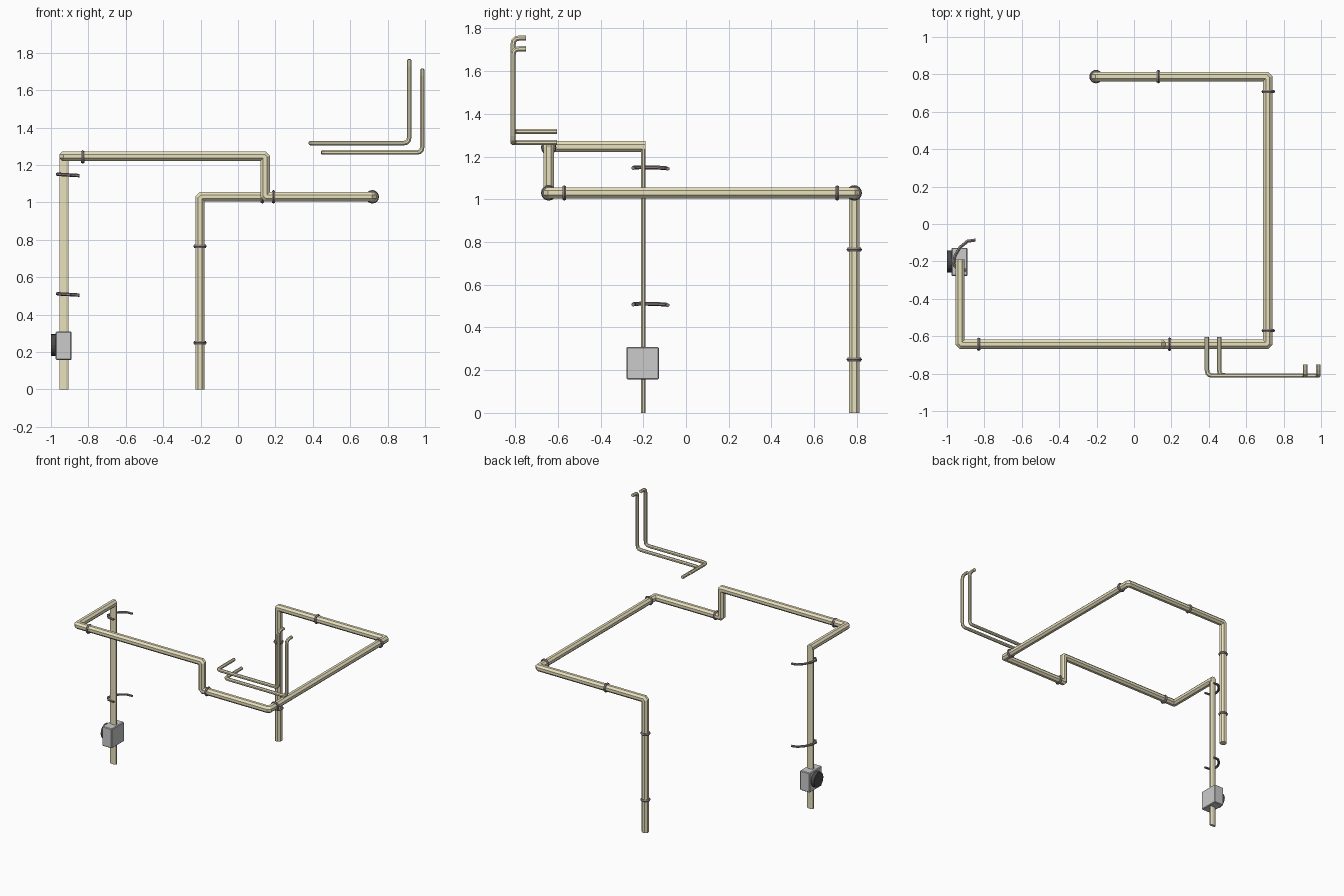
import bpy, bmesh, math
from mathutils import Vector

if "Cube" in bpy.data.objects:
    bpy.data.objects.remove(bpy.data.objects["Cube"])


def material(name, color):
    m = bpy.data.materials.new(name)
    m.diffuse_color = (*color, 1)
    m.use_nodes = True
    m.node_tree.nodes["Principled BSDF"].inputs["Base Color"].default_value = m.diffuse_color
    return m


CREAM = material("cream_pipe", (0.82, 0.76, 0.52))
BROWN = material("dark_clamp", (0.27, 0.22, 0.22))
BLACK = material("dark_dial", (0.07, 0.07, 0.07))


def finish(name, bm, mat=None):
    bmesh.ops.recalc_face_normals(bm, faces=bm.faces)
    me = bpy.data.meshes.new(name)
    bm.to_mesh(me)
    bm.free()
    ob = bpy.data.objects.new(name, me)
    bpy.context.collection.objects.link(ob)
    if mat:
        me.materials.append(mat)
    return ob


def fillet(points, d, steps):
    """Round each inner corner of a path with a small quadratic bend."""
    p = [Vector(q) for q in points]
    out = [p[0]]
    for a, b, c in zip(p, p[1:], p[2:]):
        s, e = b + (a - b).normalized() * d, b + (c - b).normalized() * d
        for i in range(steps + 1):
            t = i / steps
            out.append(s * (1 - t) ** 2 + b * 2 * t * (1 - t) + e * t ** 2)
    return out + [p[-1]]


def pipe(name, path, r, mat, sides=8, flat=1.0):
    """Sweep a polygon along a path with mitred corners."""
    p = [Vector(q) for q in path]
    d = [(b - a).normalized() for a, b in zip(p, p[1:])]
    u = Vector((1, 0, 0)) if abs(d[0].x) < 0.9 else Vector((0, 1, 0))
    u = (u - d[0] * u.dot(d[0])).normalized()
    v = d[0].cross(u)
    R = r / math.cos(math.pi / sides)
    ang = [2 * math.pi * (i + 0.5) / sides for i in range(sides)]
    ring = [p[0] + u * R * math.cos(a) + v * R * flat * math.sin(a) for a in ang]
    bm = bmesh.new()
    rows = [[bm.verts.new(q) for q in ring]]
    for i in range(1, len(p)):
        n = d[i - 1] if i == len(p) - 1 else (d[i - 1] + d[i]).normalized()
        ring = [q + d[i - 1] * ((p[i] - q).dot(n) / d[i - 1].dot(n)) for q in ring]
        rows.append([bm.verts.new(q) for q in ring])
    for a, b in zip(rows, rows[1:]):
        for j in range(sides):
            k = (j + 1) % sides
            bm.faces.new((a[j], a[k], b[k], b[j]))
    bm.faces.new(rows[0])
    bm.faces.new(rows[-1])
    return finish(name, bm, mat)


# Flattened riser on the left
pipe("left_riser", [(-0.93, -0.2, 0), (-0.93, -0.2, 1.25)], 0.025, CREAM, flat=0.44)

# Main conduit running around the model and down to the ground at the back
main = [(-0.93, -0.19, 1.247), (-0.93, -0.643, 1.247), (0.145, -0.643, 1.247),
        (0.145, -0.643, 1.03), (0.715, -0.643, 1.03), (0.715, 0.788, 1.03),
        (-0.203, 0.788, 1.03), (-0.203, 0.788, 0)]
pipe("main_conduit", fillet(main, 0.008, 1), 0.025, CREAM)

# Pair of thin pipes with bent ends
for n, (x0, x1, z0, z1) in enumerate([(0.39, 0.915, 1.317, 1.755),
                                      (0.455, 0.985, 1.267, 1.705)]):
    y = -0.81
    path = [(x0, -0.605, z0), (x0, y, z0), (x1, y, z0), (x1, y, z1), (x1, -0.75, z1)]
    pipe(f"thin_pipe_{n + 1}", fillet(path, 0.03, 3), 0.012, CREAM)

# Clamp rings around the conduit
clamps = [((-0.83, -0.643, 1.243), "X"), ((0.19, -0.643, 1.03), "X"),
          ((0.13, 0.788, 1.03), "X"), ((0.718, -0.57, 1.03), "Y"),
          ((0.718, 0.708, 1.03), "Y"), ((-0.203, 0.788, 0.25), "Z"),
          ((-0.203, 0.788, 0.765), "Z")]
turn = {"X": (0, math.pi / 2, 0), "Y": (math.pi / 2, 0, 0), "Z": (0, 0, 0)}
for n, (loc, axis) in enumerate(clamps):
    bpy.ops.mesh.primitive_torus_add(major_segments=16, minor_segments=6,
                                     major_radius=0.026, minor_radius=0.01,
                                     location=loc, rotation=turn[axis])
    ob = bpy.context.object
    ob.name = f"clamp_ring_{n + 1}"
    ob.data.materials.append(BROWN)

# Open hooks on the left riser
hook = [(-0.848, -0.086), (-0.89, -0.092), (-0.93, -0.125), (-0.957, -0.17),
        (-0.965, -0.215), (-0.94, -0.245), (-0.895, -0.247)]
for n, z in enumerate((0.508, 1.147)):
    pts = [(x, y, z - 0.06 * (x + 0.91)) for x, y in hook]
    pipe(f"riser_hook_{n + 1}", pts, 0.008, BROWN, sides=6)

# Switch box and its round dial
bm = bmesh.new()
bmesh.ops.create_cube(bm, size=1)
bmesh.ops.scale(bm, vec=(0.085, 0.152, 0.152), verts=bm.verts)
bmesh.ops.translate(bm, vec=(-0.932, -0.203, 0.233), verts=bm.verts)
bmesh.ops.bevel(bm, geom=bm.edges[:], offset=0.005, segments=1, affect="EDGES")
finish("switch_box", bm)
bpy.ops.mesh.primitive_cylinder_add(vertices=20, radius=0.058, depth=0.03,
                                    location=(-0.985, -0.2, 0.238),
                                    rotation=(0, math.pi / 2, 0))
dial = bpy.context.object
dial.name = "switch_dial"
dial.data.materials.append(BLACK)
